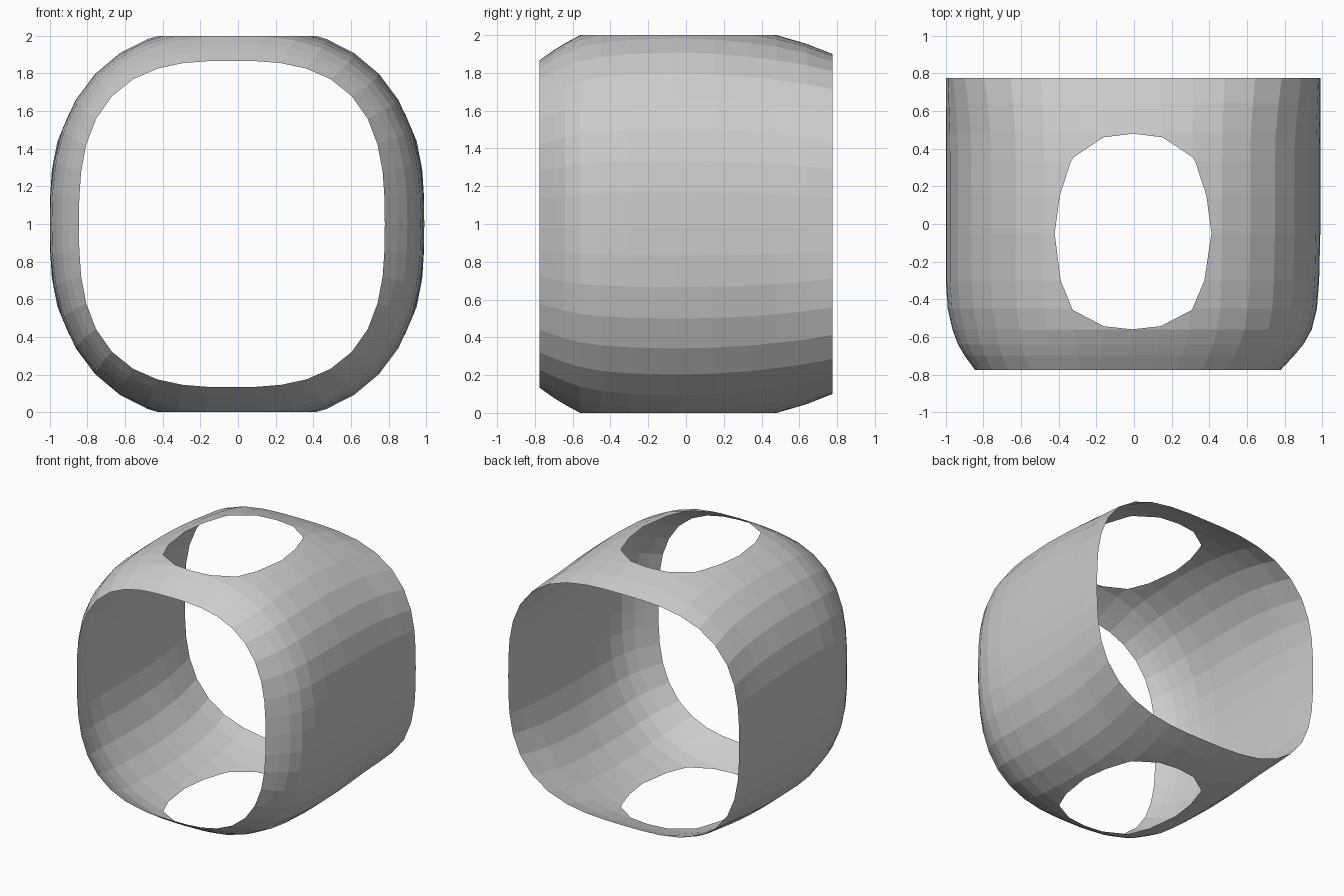
import bpy, bmesh
from math import sin, cos, pi, copysign

if "Cube" in bpy.data.objects:
    bpy.data.objects.remove(bpy.data.objects["Cube"])

# Shell cross-sections: y, left x, right x, half height, squareness
SECTIONS = [
    (-0.775, -0.845, 0.78, 0.867, 2.85),
    (-0.70, -0.90, 0.85, 0.92, 2.7),
    (-0.64, -0.935, 0.90, 0.957, 2.6),
    (-0.56, -0.965, 0.945, 1.0, 2.5),
    (-0.45, -0.99, 0.972, 1.026, 2.5),
    (-0.30, -1.0, 0.984, 1.043, 2.5),
    (-0.05, -1.0, 0.99, 1.053, 2.5),
    (0.15, -1.0, 0.99, 1.045, 2.5),
    (0.33, -1.0, 0.99, 1.028, 2.5),
    (0.48, -1.0, 0.99, 1.0, 2.55),
    (0.64, -1.0, 0.99, 0.953, 2.75),
    (0.775, -1.0, 0.99, 0.90, 3.0),
]
SEGMENTS = 40


def ring(bm, y, left, right, half_height, n):
    """Rounded-square loop of vertices in the xz plane."""
    cx, a = (left + right) / 2, (right - left) / 2
    verts = []
    for i in range(SEGMENTS):
        t = 2 * pi * i / SEGMENTS
        c, s = cos(t), sin(t)
        r = (abs(c) ** n + abs(s) ** n) ** (-1 / n)
        verts.append(bm.verts.new((cx + a * r * c, y, 1 + half_height * r * s)))
    return verts


# Loft the open-ended shell
bm = bmesh.new()
rings = [ring(bm, *s) for s in SECTIONS]
for r0, r1 in zip(rings, rings[1:]):
    for i in range(SEGMENTS):
        j = (i + 1) % SEGMENTS
        bm.faces.new((r0[i], r0[j], r1[j], r1[i]))

# Slice off top and bottom bulges to leave the round openings
for z, normal in ((2, 1), (0, -1)):
    bmesh.ops.bisect_plane(bm, geom=bm.verts[:] + bm.edges[:] + bm.faces[:],
                           plane_co=(0, 0, z), plane_no=(0, 0, normal),
                           clear_outer=True, dist=1e-5)

# Outward-facing normals, judged from the right-hand side
bm.normal_update()
side = max(bm.faces, key=lambda f: f.calc_center_median().x)
if side.normal.x < 0:
    bmesh.ops.reverse_faces(bm, faces=bm.faces[:])

mesh = bpy.data.meshes.new("rounded_shell")
bm.to_mesh(mesh)
bm.free()
shell = bpy.data.objects.new("rounded_shell", mesh)
bpy.context.collection.objects.link(shell)
